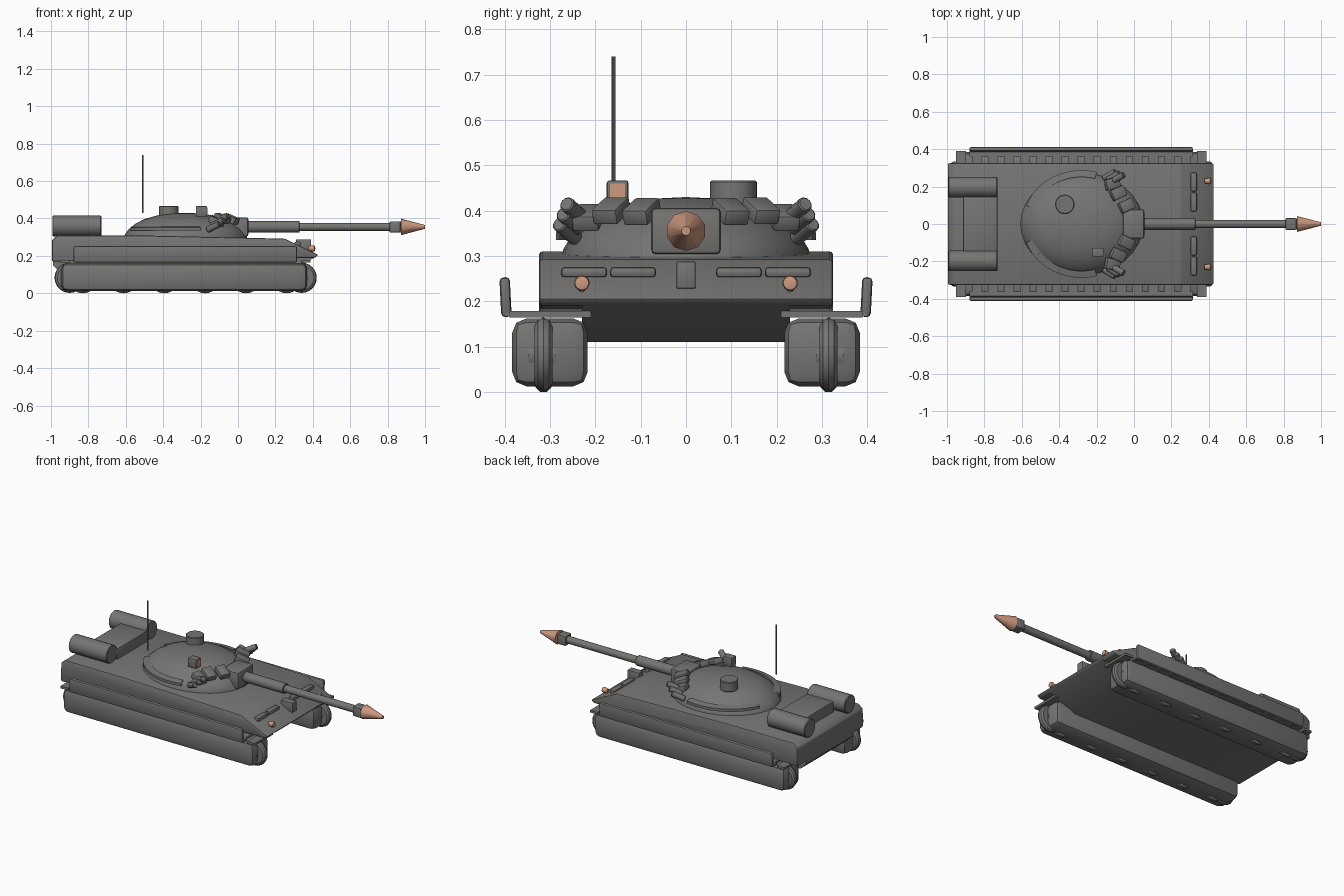
import bpy, bmesh, math
from mathutils import Vector, Matrix

if "Cube" in bpy.data.objects:
    bpy.data.objects.remove(bpy.data.objects["Cube"])


def material(name, rgb):
    m = bpy.data.materials.new(name)
    m.diffuse_color = (*rgb, 1)
    m.use_nodes = True
    m.node_tree.nodes["Principled BSDF"].inputs["Base Color"].default_value = m.diffuse_color
    return m


GREY = material("steel grey", (0.18, 0.178, 0.17))
COPPER = material("copper", (0.62, 0.32, 0.21))


def finish(name, bm, mat=GREY, bevel=0, segs=2, smooth=True):
    bmesh.ops.recalc_face_normals(bm, faces=bm.faces)
    if bevel:
        bmesh.ops.bevel(bm, geom=bm.edges[:], offset=bevel, segments=segs,
                        profile=0.5, affect='EDGES', clamp_overlap=True)
    me = bpy.data.meshes.new(name)
    bm.to_mesh(me)
    bm.free()
    me.materials.append(mat)
    ob = bpy.data.objects.new(name, me)
    bpy.context.collection.objects.link(ob)
    if smooth:
        bpy.ops.object.select_all(action='DESELECT')
        ob.select_set(True)
        bpy.context.view_layer.objects.active = ob
        bpy.ops.object.shade_smooth_by_angle(angle=math.radians(35))
    return ob


def box(name, x, y, z, bevel=0, mat=GREY, rot=None, segs=2):
    """Box from (min, max) ranges; rot turns it about its centre."""
    bm = bmesh.new()
    bmesh.ops.create_cube(bm, size=1)
    mid = Vector((sum(x) / 2, sum(y) / 2, sum(z) / 2))
    bm.transform(Matrix.Diagonal((x[1] - x[0], y[1] - y[0], z[1] - z[0], 1)))
    ob = finish(name, bm, mat, bevel, segs, bevel > 0)
    ob.matrix_world = Matrix.Translation(mid) @ (rot or Matrix())
    return ob


def lathe(name, profile, origin, axis='Z', sides=24, mat=GREY, sx=1, sy=1, a0=0, a1=360):
    """Spin (radius, height) points about an axis."""
    bm = bmesh.new()
    vs = [bm.verts.new((r, 0, h)) for r, h in profile]
    es = [bm.edges.new(p) for p in zip(vs, vs[1:])]
    bmesh.ops.rotate(bm, verts=vs, cent=(0, 0, 0), matrix=Matrix.Rotation(math.radians(a0), 3, 'Z'))
    bmesh.ops.spin(bm, geom=vs + es, cent=(0, 0, 0), axis=(0, 0, 1),
                   angle=math.radians(a1 - a0), steps=sides)
    bmesh.ops.remove_doubles(bm, verts=bm.verts, dist=1e-5)
    turn = {'Z': Matrix(), 'X': Matrix.Rotation(math.pi / 2, 4, 'Y'),
            'Y': Matrix.Rotation(-math.pi / 2, 4, 'X')}[axis]
    bm.transform(Matrix.Translation(origin) @ turn @ Matrix.Diagonal((sx, sy, 1, 1)))
    return finish(name, bm, mat)


def rod(name, r, length, origin, axis='Z', sides=20, mat=GREY, rim=0.0):
    p = [(0, 0), (r - rim, 0), (r, rim), (r, length - rim), (r - rim, length), (0, length)]
    if not rim:
        p = [(0, 0), (r, 0), (r, length), (0, length)]
    return lathe(name, p, origin, axis, sides, mat)


def side_profile(name, pts, half, bevel=0):
    """Extrude an x-z outline across the width."""
    bm = bmesh.new()
    f = bm.faces.new([bm.verts.new((x, -half, z)) for x, z in pts])
    g = bmesh.ops.extrude_face_region(bm, geom=[f])
    bmesh.ops.translate(bm, vec=(0, 2 * half, 0),
                        verts=[v for v in g['geom'] if isinstance(v, bmesh.types.BMVert)])
    return finish(name, bm, GREY, bevel)


# Hull
side_profile("upper_hull", [(-0.995, 0.17), (-0.995, 0.285), (-0.965, 0.31), (-0.55, 0.31),
                            (0.25, 0.292), (0.43, 0.205), (0.41, 0.19)], 0.325, 0.008)
side_profile("lower_hull", [(-0.99, 0.2), (-0.99, 0.15), (-0.95, 0.11), (0.25, 0.11), (0.42, 0.195)], 0.23)

for s, side in ((-1, "right"), (1, "left")):
    def span(a, b):
        return tuple(sorted((s * a, s * b)))

    # Running gear
    box(f"{side}_track", (-0.945, 0.37), span(0.217, 0.384), (0.012, 0.162), 0.032)
    for x in (-0.9, 0.34):
        tyre = [(0.03, -0.02), (0.066, -0.02), (0.077, -0.012), (0.081, 0),
                (0.077, 0.012), (0.066, 0.02), (0.03, 0.02), (0.03, -0.02)]
        lathe(f"{side}_end_wheel", tyre, (x, s * 0.315, 0.083), 'Y', 24)
        rod(f"{side}_end_hub", 0.034, 0.06, (x, s * 0.318 - 0.03, 0.08), 'Y', 16)
    for i in range(6):
        rod(f"{side}_road_wheel", 0.078, 0.035, (-0.83 + i * 0.218, s * 0.315 - 0.0175, 0.078),
            'Y', 24, rim=0.01)
    # Cross brackets and side skirt
    for i in range(16):
        x = -0.925 + i * 0.0858
        box(f"{side}_bracket", (x - 0.026, x + 0.026), span(0.21, 0.39), (0.164, 0.178))
    box(f"{side}_skirt", (-0.88, 0.315), span(0.387, 0.41), (0.165, 0.253), 0.009,
        rot=Matrix.Rotation(-s * 0.05, 4, 'X'))
    box(f"{side}_skirt_rail", (-0.88, 0.315), span(0.36, 0.40), (0.166, 0.178))
    # Nose bars and lamps
    for a in (0.066, 0.174):
        box(f"{side}_nose_bar", (0.302, 0.336), span(a, a + 0.102), (0.252, 0.276), 0.009)
    lathe(f"{side}_lamp", [(0, -0.025), (0.012, -0.025), (0.017, 0), (0.015, 0.008), (0, 0.012)],
          (0.402, s * 0.23, 0.24), 'X', 14, COPPER)
    rod(f"{side}_lamp_stem", 0.006, 0.035, (0.392, s * 0.23, 0.205), 'Z', 8)
    # Rear drums
    rod(f"{side}_drum", 0.055, 0.262, (-0.993, s * 0.197, 0.36), 'X', 24, rim=0.004)
    # Turret blocks and launcher tubes
    for x, y, z, t in ((-0.04, 0.098, 0.398, 25), (-0.085, 0.165, 0.4, 25), (-0.115, 0.215, 0.385, 12)):
        r = Matrix.Rotation(math.radians(s * t), 4, 'Z') @ Matrix.Rotation(math.radians(22), 4, 'Y')
        box(f"{side}_armour_block", (x - 0.04, x + 0.04), (s * y - 0.03, s * y + 0.03),
            (z - 0.018, z + 0.018), 0.006, rot=r)
    for i in range(3):
        t = rod(f"{side}_launcher_tube", 0.017, 0.08, (0, 0, -0.04), 'Z', 12, rim=0.003)
        d = Vector((0.8, s * 0.45, 0.4))
        t.matrix_world = (Matrix.Translation((-0.13 + i * 0.022, s * (0.262 - i * 0.008), 0.355 + i * 0.022))
                          @ d.to_track_quat('Z', 'Y').to_matrix().to_4x4())
    # Curved side rack on the turret
    a0, a1 = (75, 160) if s > 0 else (200, 285)
    lathe(f"{side}_turret_rack", [(0.86, 0.335), (0.985, 0.335), (0.985, 0.352), (0.86, 0.36), (0.86, 0.335)],
          (-0.28, 0, 0), 'Z', 16, GREY, 0.32, 0.292, a0, a1)

box("travel_lock", (0.31, 0.39), (-0.021, 0.021), (0.228, 0.288), 0.003)
box("rear_crate", (-0.913, -0.73), (-0.15, 0.15), (0.3, 0.375), 0.004)

# Turret
dome = [(0, 0.29), (1, 0.29), (0.985, 0.315), (0.93, 0.34), (0.83, 0.368),
        (0.67, 0.397), (0.45, 0.417), (0.22, 0.427), (0, 0.43)]
lathe("turret", dome, (-0.28, 0, 0), 'Z', 32, GREY, 0.33, 0.275)
rod("cupola", 0.052, 0.06, (-0.37, 0.105, 0.407), 'Z', 24, rim=0.004)
box("sight", (-0.225, -0.165), (-0.175, -0.127), (0.41, 0.467), 0.006)
box("sight_glass", (-0.166, -0.162), (-0.17, -0.132), (0.425, 0.46), 0, COPPER)
rod("antenna", 0.004, 0.31, (-0.51, -0.16, 0.43), 'Z', 8)

# Gun
box("mantlet", (-0.06, 0.055), (-0.077, 0.077), (0.304, 0.406), 0.01)
rod("barrel_sleeve", 0.031, 0.3, (0.03, 0, 0.355), 'X', 20, rim=0.003)
rod("barrel", 0.022, 0.5, (0.32, 0, 0.355), 'X', 20)
box("muzzle_collar", (0.81, 0.868), (-0.031, 0.031), (0.325, 0.385), 0.006)
lathe("muzzle_cone", [(0, 0.865), (0.044, 0.872), (0.01, 1.0), (0, 1.0)], (0, 0, 0.355), 'X', 10, COPPER)
